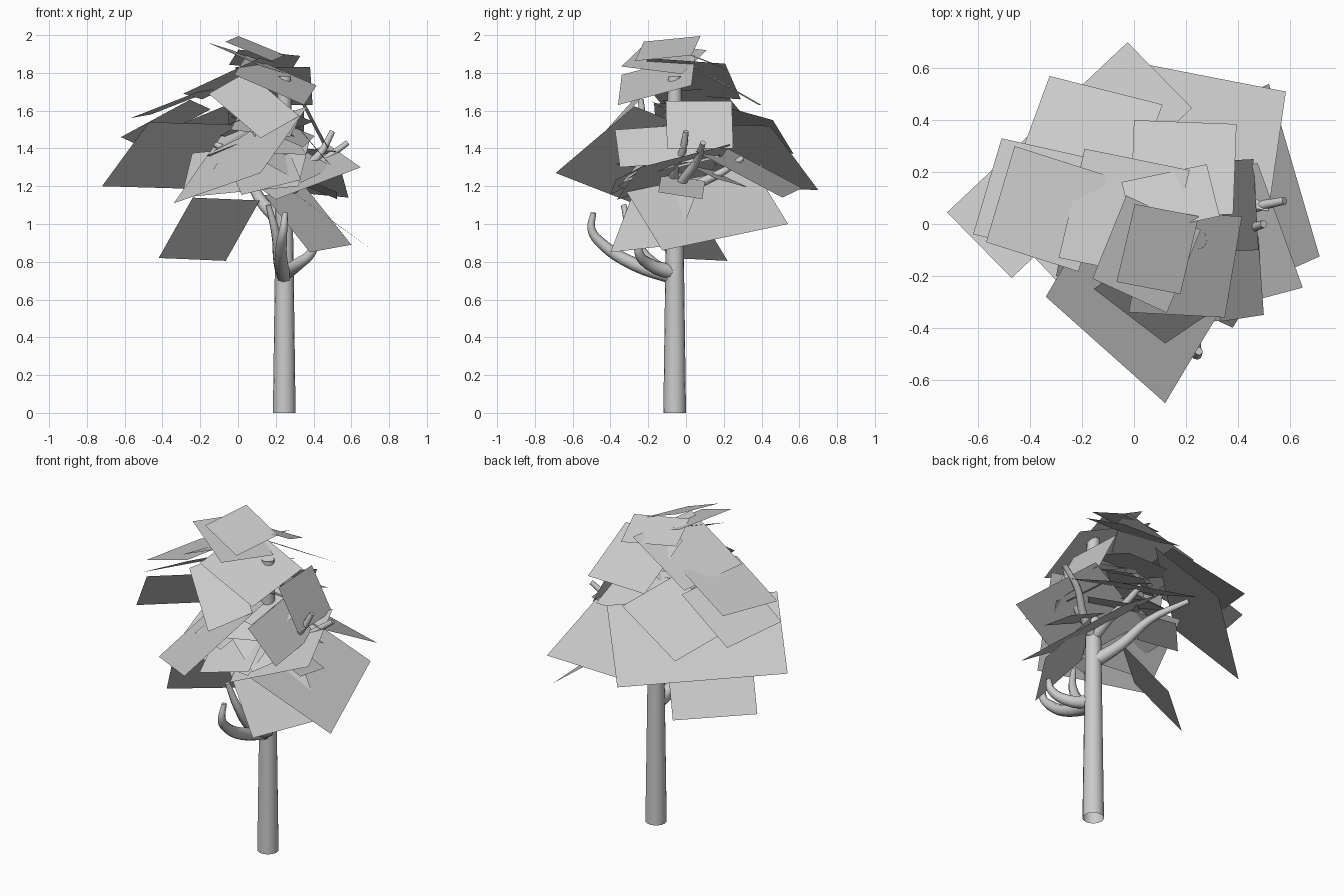
import bpy, bmesh, math, random
from mathutils import Vector

cube = bpy.data.objects.get("Cube")
if cube:
    bpy.data.objects.remove(cube)

grey = bpy.data.materials.new("plain grey")
grey.use_nodes = True
tone = (0.6, 0.6, 0.6, 1)
grey.diffuse_color = tone
grey.node_tree.nodes["Principled BSDF"].inputs["Base Color"].default_value = tone

TRUNK_X, TRUNK_Y = 0.245, -0.06


def add_object(name, data):
    obj = bpy.data.objects.new(name, data)
    data.materials.append(grey)
    bpy.context.collection.objects.link(obj)
    return obj


def leaf_card(name, corner, along, up):
    """Flat rectangle from one corner and two edges, facing upward."""
    corner, along, up = Vector(corner), Vector(along), Vector(up)
    up -= along * (up.dot(along) / along.length_squared)
    if along.cross(up).z < 0:
        along, up = up, along
    bm = bmesh.new()
    points = (corner, corner + along, corner + along + up, corner + up)
    bm.faces.new([bm.verts.new(p) for p in points])
    mesh = bpy.data.meshes.new(name)
    bm.to_mesh(mesh)
    bm.free()
    return add_object(name, mesh)


def tapered_limb(name, points, start, end):
    """Round limb along a smooth path, thinning from start to end radius."""
    curve = bpy.data.curves.new(name, "CURVE")
    curve.dimensions = "3D"
    curve.bevel_depth = 1
    curve.bevel_resolution = 2
    curve.resolution_u = 4
    curve.use_fill_caps = True
    knots = curve.splines.new("BEZIER").bezier_points
    knots.add(len(points) - 1)
    for i, (knot, p) in enumerate(zip(knots, points)):
        knot.co = p
        knot.radius = start + (end - start) * i / (len(points) - 1)
        knot.handle_left_type = knot.handle_right_type = "AUTO"
    return add_object(name, curve)


# Trunk, a hollow tapering tube
bpy.ops.mesh.primitive_cone_add(vertices=16, radius1=0.06, radius2=0.036, depth=1.78,
                                end_fill_type="NOTHING",
                                location=(TRUNK_X, TRUNK_Y, 0.89))
trunk = bpy.context.object
trunk.name = "trunk"
trunk.data.materials.append(grey)
bpy.ops.object.shade_smooth_by_angle()

# Branches, each leaving the trunk at a given height
branches = [
    (0.72, [(0.23, -0.28, 0.79), (0.23, -0.45, 0.9), (0.24, -0.5, 0.97), (0.25, -0.49, 1.06)]),
    (0.72, [(0.22, -0.19, 0.8), (0.2, -0.29, 0.95), (0.16, -0.33, 1.1)]),
    (0.74, [(0.32, -0.2, 0.79), (0.39, -0.25, 0.85), (0.41, -0.25, 0.91)]),
    (1.0, [(0.14, 0.06, 1.1), (0.06, 0.2, 1.22), (-0.06, 0.4, 1.3)]),
    (1.15, [(0.36, -0.01, 1.24), (0.46, 0.06, 1.34), (0.58, 0.09, 1.43)]),
    (1.2, [(0.36, -0.06, 1.3), (0.44, -0.02, 1.38), (0.5, 0.0, 1.49)]),
    (1.15, [(0.24, 0.08, 1.22), (0.22, 0.2, 1.28), (0.2, 0.3, 1.35)]),
    (1.25, [(0.1, -0.06, 1.32), (-0.02, -0.02, 1.38), (-0.12, 0.03, 1.42)]),
    (1.4, [(0.16, -0.14, 1.48), (0.1, -0.22, 1.55), (0.09, -0.24, 1.66)]),
]
for number, (height, path) in enumerate(branches, 1):
    thick = 0.042 if height < 1.1 else 0.03
    tapered_limb(f"branch_{number}", [(TRUNK_X, TRUNK_Y, height)] + path, thick, 0.015)

# Lower foliage: corner, long edge, edge rising to the trunk
lower_cards = [
    ((-0.42, -0.09, 0.82), (0.355, 0.31, -0.015), (0.17, -0.2, 0.32)),
    ((0.715, -0.125, 0.86), (-0.195, 0.665, 0.14), (-0.425, -0.19, 0.31)),
    ((0.6, -0.05, 0.89), (-0.22, -0.35, -0.04), (-0.25, 0.1, 0.3)),
    ((0.12, -0.69, 1.27), (-0.46, 0.41, -0.16), (0.21, 0.45, 0.34)),
    ((-0.72, 0.045, 1.2), (0.695, 0.655, -0.02), (0.22, -0.28, 0.34)),
    ((0.585, 0.51, 1.14), (-0.54, 0.105, 0.05), (-0.12, -0.45, 0.25)),
    ((0.65, -0.245, 1.3), (-0.45, -0.12, -0.17), (-0.1, 0.5, 0.15)),
    ((-0.3, -0.2, 1.14), (0.62, -0.16, 0.06), (0.1, 0.3, 0.24)),
]
# Upper foliage, in the same form
upper_cards = [
    ((-0.62, -0.04, 1.46), (0.11, 0.37, -0.05), (0.36, -0.1, 0.2)),
    ((-0.57, -0.07, 1.56), (0.11, 0.37, 0.02), (0.36, -0.1, 0.14)),
    ((-0.325, 0.57, 1.37), (0.435, -0.11, 0.18), (-0.12, -0.35, 0.1)),
    ((-0.29, -0.13, 1.69), (0.1, 0.42, -0.03), (0.4, -0.1, 0.19)),
    ((0.0, 0.4, 1.63), (0.395, -0.015, 0.0), (0.0, -0.35, 0.2)),
    ((0.35, -0.36, 1.63), (-0.37, 0.02, 0.16), (0.05, 0.39, 0.11)),
    ((0.12, -0.46, 1.455), (-0.275, 0.21, 0.235), (0.2, 0.14, 0.12)),
    ((0.5, -0.35, 1.3), (-0.03, 0.42, 0.03), (-0.17, -0.01, 0.2)),
    ((0.48, -0.1, 1.4), (-0.02, 0.35, 0.0), (-0.13, -0.01, 0.25)),
    ((0.35, 0.37, 1.47), (-0.4, 0.0, 0.0), (0.0, -0.33, 0.13)),
    ((-0.067, -0.223, 1.965), (0.07, 0.3, 0.03), (0.25, -0.03, -0.1)),
    ((-0.16, -0.21, 1.96), (0.13, 0.32, -0.04), (0.3, -0.1, -0.13)),
    ((0.33, 0.03, 1.89), (-0.05, 0.2, -0.08), (-0.33, -0.06, 0.03)),
]
for layer, cards in (("lower", lower_cards), ("upper", upper_cards)):
    for number, card in enumerate(cards, 1):
        leaf_card(f"{layer}_leaf_card_{number}", *card)

# Inner foliage sloping away from the trunk
rng = random.Random(4)
for number in range(18):
    angle = number * 2.4
    height = 1.15 + 0.022 * number
    out = Vector((math.cos(angle), math.sin(angle), 0))
    side = Vector((-out.y, out.x, rng.uniform(-0.3, 0.3)))
    reach = 0.38 - 0.5 * (height - 1.15)
    size = rng.uniform(0.22, 0.34)
    corner = Vector((TRUNK_X - 0.1, TRUNK_Y + 0.03, height)) + out * reach - side * size / 2
    rise = -out * size + Vector((0, 0, size * rng.uniform(0.3, 0.6)))
    leaf_card(f"inner_leaf_card_{number + 1}", corner, side * size, rise)
